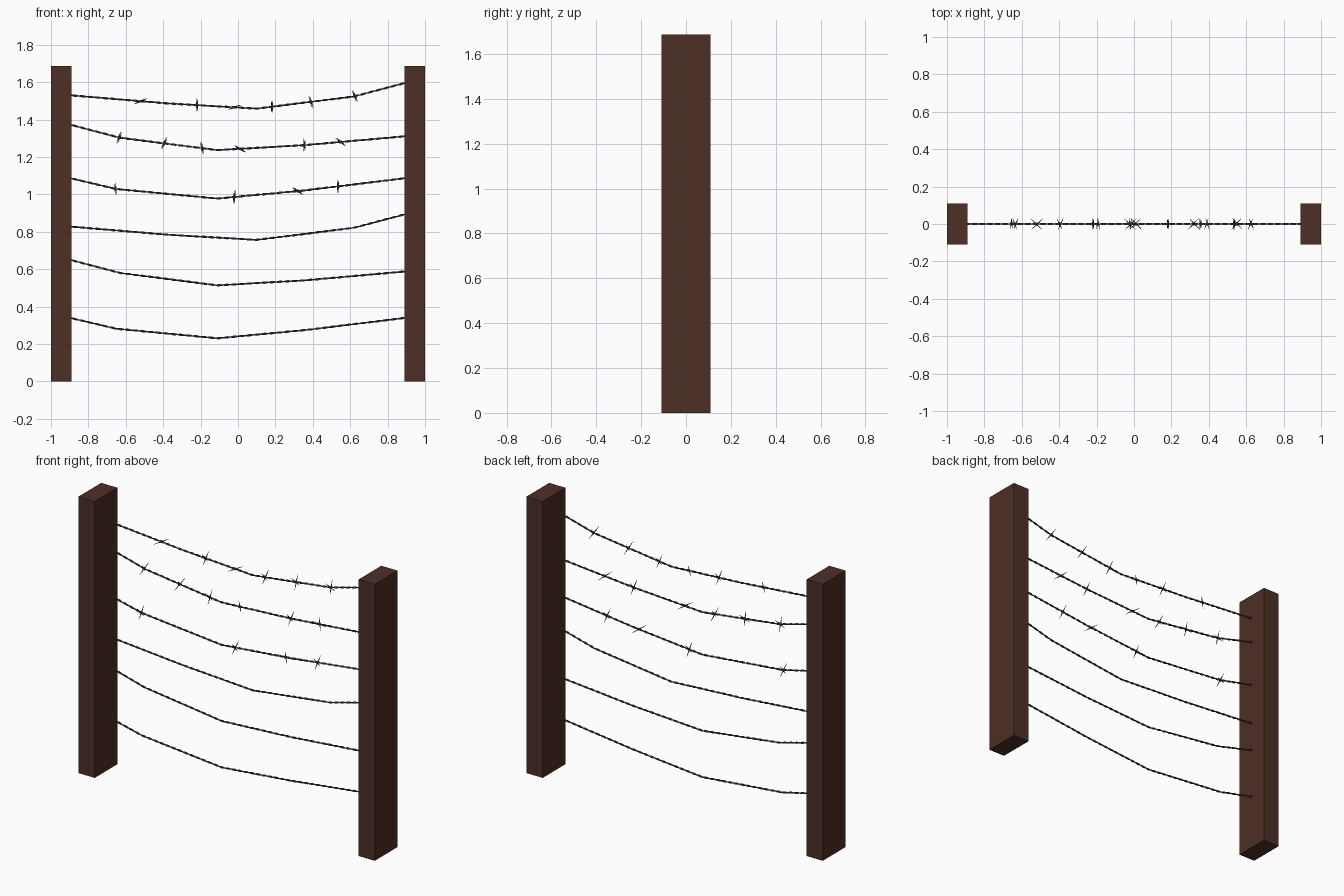
import bpy, bmesh, math
from mathutils import Vector, Matrix

if "Cube" in bpy.data.objects:
    bpy.data.objects.remove(bpy.data.objects["Cube"])


def material(name, color):
    m = bpy.data.materials.new(name)
    m.diffuse_color = (*color, 1)
    m.use_nodes = True
    m.node_tree.nodes["Principled BSDF"].inputs["Base Color"].default_value = m.diffuse_color
    return m


WOOD = material("dark_wood", (0.075, 0.028, 0.019))
STEEL = material("steel", (0.08, 0.075, 0.075))


def make_object(name, bm, mat):
    bmesh.ops.recalc_face_normals(bm, faces=bm.faces)
    me = bpy.data.meshes.new(name)
    bm.to_mesh(me)
    bm.free()
    me.materials.append(mat)
    ob = bpy.data.objects.new(name, me)
    bpy.context.collection.objects.link(ob)
    return ob


# Two rectangular posts
for side, name in ((-1, "left_post"), (1, "right_post")):
    bm = bmesh.new()
    bmesh.ops.create_cube(bm, size=1, matrix=Matrix.Translation((side * 0.945, 0, 0.843))
                          @ Matrix.Diagonal((0.11, 0.22, 1.686, 1)))
    make_object(name, bm, WOOD)


def height(path, x):
    for (x0, z0), (x1, z1) in zip(path, path[1:]):
        if x <= x1:
            return z0 + (z1 - z0) * (x - x0) / (x1 - x0)
    return path[-1][1]


# Wire made of two twisted strands following a sagging path
def wire(name, path, steps=160, sides=5, r=0.0032, turns=22):
    bm = bmesh.new()
    for phase in (0, math.pi):
        prev = None
        for i in range(steps + 1):
            t = i / steps
            x = -0.892 + 1.784 * t
            a = phase + turns * math.tau * t
            cy, cz = r * math.cos(a), height(path, x) + r * math.sin(a)
            ring = [bm.verts.new((x, cy + r * math.cos(k * math.tau / sides),
                                  cz + r * math.sin(k * math.tau / sides)))
                    for k in range(sides)]
            if prev:
                for k in range(sides):
                    n = (k + 1) % sides
                    bm.faces.new((prev[k], prev[n], ring[n], ring[k]))
            else:
                bm.faces.new(ring)
            prev = ring
        bm.faces.new(prev)
    for f in bm.faces:
        f.smooth = len(f.verts) == 4
    make_object(name, bm, STEEL)


# Barb: two crossed pointed spikes with a small wrap around the wire
def barb(bm, x, z, angle):
    a = math.radians(angle)
    for s in (-1, 1):
        d = Vector((0.034 * math.cos(a), s * 0.03, 0.034 * math.sin(a)))
        rot = d.to_track_quat('Z', 'Y').to_matrix().to_4x4()
        for flip in (0, math.pi):
            m = (Matrix.Translation((x + s * 0.003, 0, z)) @ rot @ Matrix.Rotation(flip, 4, 'X')
                 @ Matrix.Translation((0, 0, d.length / 2)))
            bmesh.ops.create_cone(bm, cap_ends=False, segments=5, radius1=0.0038,
                                  radius2=0.0006, depth=d.length, matrix=m)
    bmesh.ops.create_cone(bm, cap_ends=True, segments=8, radius1=0.0075, radius2=0.0075, depth=0.012,
                          matrix=Matrix.Translation((x, 0, z)) @ Matrix.Rotation(math.pi / 2, 4, 'Y'))


# Sag paths (x, z) of the three upper wires, barbs (x, front angle), drop to the lower copy
ROWS = [
    ([(-0.893, 1.53), (-0.38, 1.487), (0.10, 1.459), (0.62, 1.524), (0.893, 1.596)],
     [(-0.52, 25), (-0.22, 90), (-0.02, 22), (0.182, 90), (0.39, 108), (0.625, 112)], 0.702),
    ([(-0.893, 1.372), (-0.63, 1.303), (-0.11, 1.237), (0.36, 1.264), (0.893, 1.311)],
     [(-0.635, 70), (-0.395, 65), (-0.192, 100), (0.01, 148), (0.355, 90), (0.55, 140)], 0.723),
    ([(-0.893, 1.086), (-0.65, 1.029), (-0.11, 0.978), (0.36, 1.022), (0.893, 1.087)],
     [(-0.655, 95), (-0.02, 85), (0.32, 145), (0.535, 92)], 0.747),
]
for i, (path, barbs, drop) in enumerate(ROWS, 1):
    wire(f"upper_wire_{i}", path)
    wire(f"lower_wire_{i}", [(x, z - drop) for x, z in path])
    bm = bmesh.new()
    for x, angle in barbs:
        barb(bm, x, height(path, x), angle)
    make_object(f"barbs_{i}", bm, STEEL)
